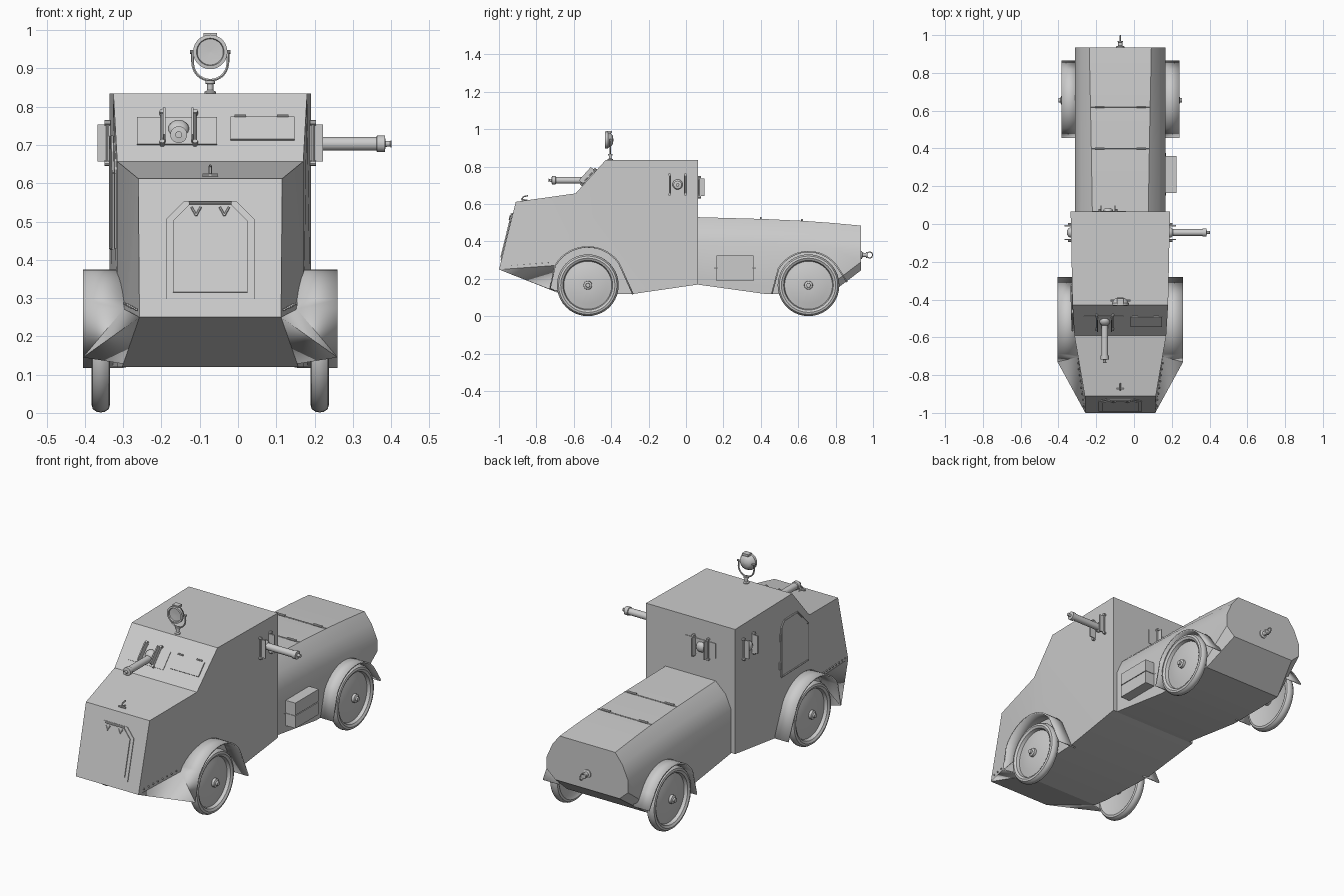
import bpy, bmesh
from math import sin, cos, pi, radians
from mathutils import Vector, Matrix

if "Cube" in bpy.data.objects:
    bpy.data.objects.remove(bpy.data.objects["Cube"])

CX = -0.0725  # hull centre line; all parts below are placed relative to it


def mesh(name, verts, faces, smooth=None, closed=True):
    bm = bmesh.new()
    vs = [bm.verts.new(v) for v in verts]
    for f in faces:
        bm.faces.new([vs[i] for i in f])
    bmesh.ops.remove_doubles(bm, verts=bm.verts, dist=1e-5)
    bmesh.ops.recalc_face_normals(bm, faces=bm.faces)
    me = bpy.data.meshes.new(name)
    bm.to_mesh(me)
    bm.free()
    ob = bpy.data.objects.new(name, me)
    ob.location.x = CX
    bpy.context.collection.objects.link(ob)
    if smooth:
        bpy.ops.object.select_all(action='DESELECT')
        bpy.context.view_layer.objects.active = ob
        ob.select_set(True)
        bpy.ops.object.shade_smooth_by_angle(angle=radians(smooth))
    return ob


def rings(name, loops, caps=True, smooth=None):
    """Skin a list of equal-length closed loops."""
    n = len(loops[0])
    faces = [(i * n + j, i * n + (j + 1) % n, (i + 1) * n + (j + 1) % n, (i + 1) * n + j)
             for i in range(len(loops) - 1) for j in range(n)]
    if caps:
        faces += [tuple(range(n)), tuple(range((len(loops) - 1) * n, len(loops) * n))]
    return mesh(name, [v for l in loops for v in l], faces, smooth)


def lathe(name, prof, loc, axis, n=16):
    """Revolve (radius, height) points around an axis."""
    q = Vector(axis).to_track_quat('Z', 'Y')
    loops = [[Vector(loc) + q @ Vector((max(r, 3e-4) * cos(2 * pi * k / n), max(r, 3e-4) * sin(2 * pi * k / n), h))
              for k in range(n)] for r, h in prof]
    return rings(name, loops, True, 35)


def rod(name, p, q, r, n=10):
    d = Vector(q) - Vector(p)
    return lathe(name, [(r, 0), (r, d.length)], p, d, n)


def prism(name, pts, n, depth):
    """Thin plate: polygon pushed out along n."""
    n = Vector(n)
    return rings(name, [[Vector(p) - n * .004 for p in pts], [Vector(p) + n * depth for p in pts]])


def box(name, lo, hi):
    (a, b, c), (d, e, f) = lo, hi
    return rings(name, [[(a, b, z), (d, b, z), (d, e, z), (a, e, z)] for z in (c, f)])


def tube(name, pts, r, cyclic=False, n=6):
    pts = [Vector(p) for p in pts]
    segs = list(zip(pts, pts[1:] + pts[:1])) if cyclic else list(zip(pts, pts[1:]))
    verts, faces = [], []
    for p, q in segs:
        rot = (q - p).to_track_quat('Z', 'Y')
        o = len(verts)
        for e in (p, q):
            verts += [e + rot @ Vector((r * cos(2 * pi * k / n), r * sin(2 * pi * k / n), 0)) for k in range(n)]
        faces += [(o + k, o + (k + 1) % n, o + n + (k + 1) % n, o + n + k) for k in range(n)]
        faces += [tuple(range(o, o + n)), tuple(range(o + n, o + 2 * n))]
    return mesh(name, verts, faces, 50)


# Armoured cab: (y, z, half width) around the side outline
cab = [(-1, .25, .185), (-.91, .612, .188), (-.59, .657, .243), (-.43, .835, .253), (.065, .835, .263),
       (.065, .17, .263), (-.28, .12, .255), (-.59, .12, .243), (-.67, .12, .23)]
nc = len(cab)
verts = [(s * w, y, z) for s in (-1, 1) for y, z, w in cab]
faces = [(i, (i + 1) % nc, (i + 1) % nc + nc, i + nc) for i in range(nc)]
for o in (0, nc):
    faces += [tuple(o + i for i in (0, 1, 2, 7, 8)), tuple(o + i for i in (2, 3, 4, 5, 6, 7))]
mesh('cab_hull', verts, faces, 12)

# Engine body: stations (y, top half width, top z, bottom half width, bottom z)
loops = []
for y, t, top, b, bot in [(.06, .148, .53, .24, .17), (.42, .154, .52, .24, .12), (.63, .158, .51, .24, .12),
                          (.77, .161, .5, .235, .12), (.935, .164, .485, .19, .245)]:
    half = [(t, top), (.207, top - .055), (.24, top - .13), (.24, bot + .045), (b, bot)]
    loops.append([(x, y, z) for x, z in half] + [(-x, y, z) for x, z in reversed(half)])
rings('engine_body', loops, True, 35)

# Mudguards and wheels
WHEEL = [(0, .04), (.011, .04), (.012, .031), (.022, .027), (.023, .014), (.06, .014), (.1, .006), (.128, 0),
         (.133, .017), (.145, .024), (.156, .021), (.163, .011), (.165, 0), (.163, -.011), (.156, -.021),
         (.145, -.024), (.13, -.015), (0, -.015)]


def arc(cy, cz, r, a, b, n=14):
    return [(cy + r * cos(radians(a + (b - a) * i / n)), cz + r * sin(radians(a + (b - a) * i / n)))
            for i in range(n + 1)]


front_arc = arc(-.525, .168, .207, 150, 35) + [(-.28, .12)]
rear_arc = [(.455, .12)] + arc(.655, .16, .19, 150, 30) + [(.865, .185)]
for side, s in (('left', -1), ('right', 1)):
    for end, path, xi, xo in (('front', front_arc, .226, .3325), ('rear', rear_arc, .22, .3125)):
        n = len(path)
        verts = [(s * x, y, z) for x in (xi, xo) for y, z in path]
        faces = [(i, i + 1, n + i + 1, n + i) for i in range(n - 1)]
        if end == 'front':  # flat fairing from the nose corner out to the mudguard
            verts += [(s * .3325, -.73, .145), (s * .185, -1, .25), (s * .226, -.69, .128)]
            k = 2 * n
            faces += [(0, n, k), (0, k, k + 1), (k, k + 2, k + 1)]
        ob = mesh(f'{end}_{side}_mudguard', verts, faces, 30)
        mod = ob.modifiers.new('thickness', 'SOLIDIFY')
        mod.thickness = .008
    for end, y in (('front', -.525), ('rear', .655)):
        lathe(f'{end}_{side}_wheel', WHEEL, (s * .286, y, .166), (s, 0, 0), 40)
        rod(f'{end}_{side}_axle', (s * .2, y, .166), (s * .28, y, .166), .03, 16)
    # rivets above the fairing
    for i in range(8):
        t = (i + .5) / 8
        x = .188 + t * .036
        rod(f'{side}_rivet', (s * x, -.98 + t * .26, .268 + t * .02), (s * (x + .006), -.98 + t * .26, .268 + t * .02), .004, 6)


# Nose hatch
def nose(x, z):
    return (x, -1 + (z - .25) * .2486, z)


def hatch_outline(w, bottom, top, c):
    return [nose(-w, bottom), nose(w, bottom), nose(w, top - c), nose(w - c, top), nose(c - w, top), nose(-w, top - c)]


nn = Vector((0, -.9705, .2413))
prism('nose_hatch_frame', hatch_outline(.115, .297, .552, .046), nn, .004)
prism('nose_hatch_door', hatch_outline(.097, .314, .542, .042), nn, .009)
for x in (-.037, .037):
    tube('nose_hatch_hinge', [Vector(nose(x + d, z)) + nn * .011 for d, z in ((-.012, .535), (0, .513), (.012, .535))], .003)
rod('nose_hatch_pin', Vector(nose(-.055, .546)) + nn * .008, Vector(nose(.055, .546)) + nn * .008, .004)
tube('nose_hook', [(0, -.84, .618), (0, -.86, .622), (0, -.88, .624), (0, -.868, .64), (0, -.845, .645)], .004)
rod('nose_hook_bar', (-.02, -.872, .621), (.02, -.872, .621), .005)


# Gun ports: rails, rods with knobs and a swivel, on walls given by u (across), v (up), n (out)
def port(name, c, u, v, n):
    c, u, v, n = map(Vector, (c, u, v, n))
    for s in (-1, 1):
        a = c + u * s * .037
        prism(name + '_rail', [a + v * p + n * q for p, q in ((-.048, 0), (.048, 0), (.048, .034), (-.048, .034))], u, .002)
        b = c + u * s * .043 + n * .007
        rod(name + '_rail_rod', b - v * .058, b + v * .058, .004, 8)
        for e in (-.053, .053):
            rod(name + '_knob', b + v * e - n * .007, b + v * e + n * .008, .007, 8)
    lathe(name + '_swivel', [(.027, -.005), (.027, .006), (.022, .014), (.013, .02), (0, .021)], c, n, 20)


def gun(name, start, d, length):
    lathe(name, [(.018, 0), (.018, length - .04), (.022, length - .038), (.022, length - .018),
                 (.008, length - .016), (.007, length - .004), (.009, length - .003), (.009, length)], start, d, 20)


def screen(x, z):
    return Vector((x, -.59 + (z - .657) * .899, z))


slope_up, slope_out = Vector((0, .6685, .7437)), Vector((0, -.7437, .6685))
port('front_port', screen(-.0825, .74), (1, 0, 0), slope_up, slope_out)
port('right_port', (.261, -.045, .705), (0, 1, 0), (0, 0, 1), (1, 0, 0))
port('left_port', (-.261, -.045, .705), (0, 1, 0), (0, 0, 1), (-1, 0, 0))
port('rear_port', (-.065, .065, .69), (1, 0, 0), (0, 0, 1), (0, 1, 0))
gun('front_gun', (-.0825, -.52, .727), (0, -1, 0), .215)
gun('right_gun', (.262, -.045, .703), (1, 0, 0), .212)


def screen_plate(name, x0, x1, z0, z1, d):
    prism(name, [screen(x0, z0), screen(x1, z0), screen(x1, z1), screen(x0, z1)], slope_out, d)


screen_plate('front_port_shield', -.192, .018, .70, .771, .003)
screen_plate('vision_flap', .053, .22, .712, .77, .006)
for x in (.078, .19):
    rod('vision_flap_hinge', screen(x - .015, .772) + slope_out * .006, screen(x + .015, .772) + slope_out * .006, .004)
prism('rear_port_shield', [(-.15, .065, .65), (.03, .065, .65), (.03, .065, .73), (-.15, .065, .73)], (0, 1, 0), .003)

# Side door on the left
door = [(-.33, .43), (-.33, .69), (-.355, .722), (-.47, .722), (-.565, .625), (-.565, .43)]
skin = [Vector((-.263 + (.065 - y) * .0275, y, z)) for y, z in door]
skin = [p + Vector((-.002, 0, 0)) for p in skin]
prism('side_door', skin, (-1, 0, 0), .006)
tube('side_door_edge', [p + Vector((-.006, 0, 0)) for p in skin], .0045, True)
for z in (.49, .64):
    rod('side_door_hinge', (-.256, -.325, z - .02), (-.256, -.325, z + .02), .006)

# Searchlight on the roof
ly, lz = -.41, .943
lathe('searchlight', [(0, .0), (.022, .003), (.036, .014), (.04, .026), (.045, .03), (.045, .044), (.036, .045),
                      (.034, .038), (0, .036)], (0, ly + .022, lz), (0, -1, 0), 28)
yoke = [(.046 * cos(a), -.405, .915 + .046 * sin(a)) for a in (pi + pi * i / 14 for i in range(15))]
tube('searchlight_yoke', [(-.046, -.405, lz)] + yoke + [(.046, -.405, lz)], .004)
rod('searchlight_pivot', (-.053, -.405, lz), (.053, -.405, lz), .005)
lathe('searchlight_post', [(.015, 0), (.015, .006), (.008, .01), (.008, .026), (.013, .027), (.013, .036)],
      (0, -.405, .833), (0, 0, 1), 16)
box('searchlight_vent', (-.018, -.425, .98), (.018, -.395, .992))

# Tool box on the right flank
box('tool_box', (.22, .163, .19), (.297, .36, .256))
box('tool_box_lid', (.22, .163, .26), (.297, .36, .325))
box('tool_box_seam', (.22, .166, .25), (.292, .357, .265))
rod('tool_box_strap', (.235, .15, .258), (.235, .375, .258), .006)

# Engine cover seams and hinges
for y, w, z in ((.40, .153, .521), (.62, .158, .511)):
    rod('engine_cover_seam', (-w, y, z), (w, y, z), .003, 6)
    for x in (-.11, .11):
        rod('engine_cover_hinge', (x - .025, y, z + .004), (x + .025, y, z + .004), .006, 8)

# Rear towing eye
lathe('tow_boss', [(.022, 0), (.022, .008), (.012, .012), (.011, .03), (.016, .031), (.014, .038)], (0, .932, .328), (0, 1, 0))
tube('tow_ring', [(0, .982 + .016 * cos(a), .328 + .016 * sin(a)) for a in (2 * pi * i / 16 for i in range(16))], .0035, True)
